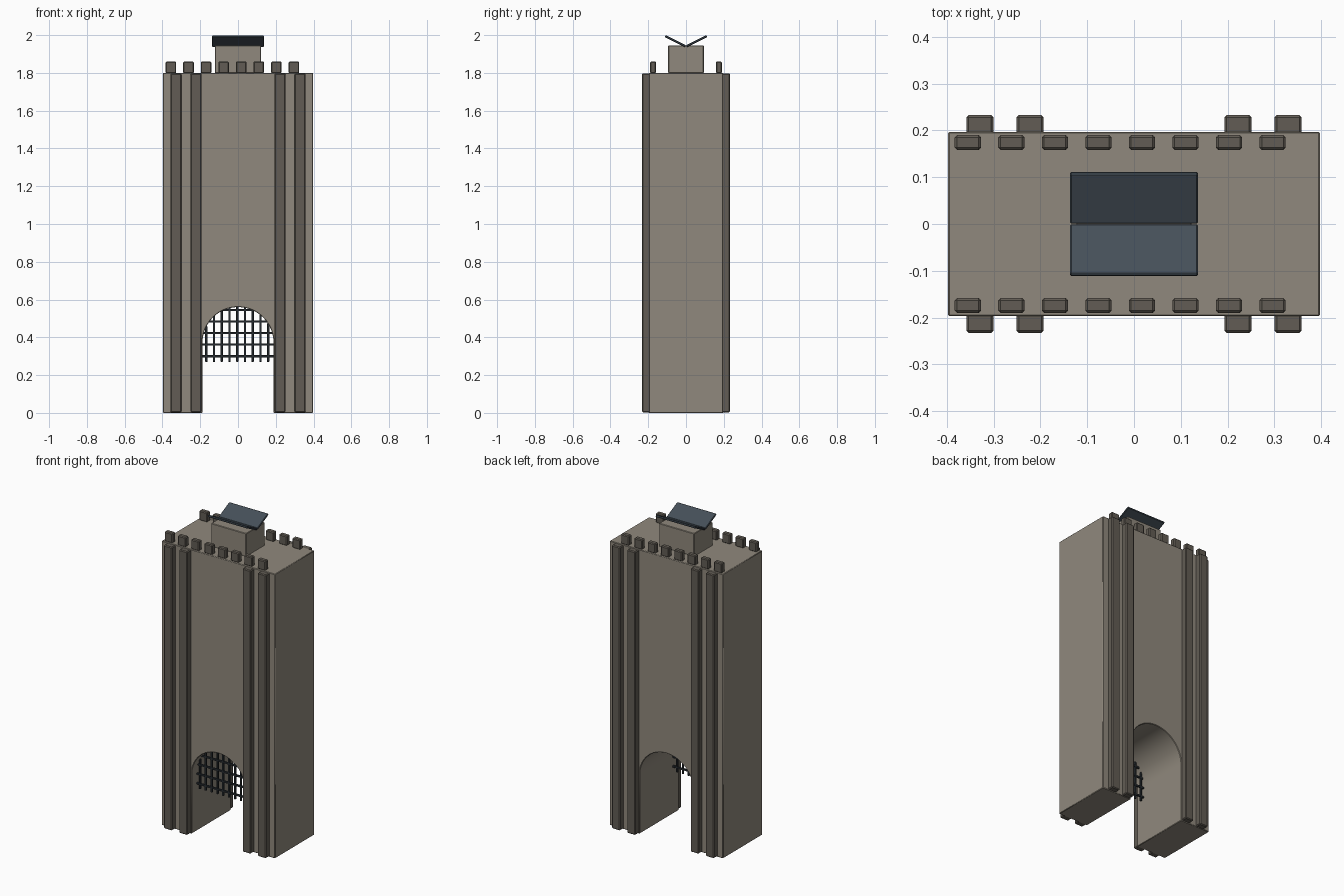
import bpy, bmesh, math

cube = bpy.data.objects.get("Cube")
if cube:
    bpy.data.objects.remove(cube, do_unlink=True)


def material(name, r, g, b):
    m = bpy.data.materials.new(name)
    m.use_nodes = True
    m.diffuse_color = (r, g, b, 1)
    bsdf = next(n for n in m.node_tree.nodes if n.type == 'BSDF_PRINCIPLED')
    bsdf.inputs["Base Color"].default_value = (r, g, b, 1)
    return m


STONE = material("warm grey stone", 0.28, 0.25, 0.205)
TRIM = material("dark stone", 0.122, 0.108, 0.089)
SLATE = material("blue slate", 0.06, 0.08, 0.1)
IRON = material("dark iron", 0.022, 0.028, 0.034)


def finish(bm, name, mat, bevel=0.0):
    bmesh.ops.recalc_face_normals(bm, faces=bm.faces)
    mesh = bpy.data.meshes.new(name)
    bm.to_mesh(mesh)
    bm.free()
    mesh.materials.append(mat)
    obj = bpy.data.objects.new(name, mesh)
    bpy.context.collection.objects.link(obj)
    if bevel:
        mod = obj.modifiers.new("soft edges", 'BEVEL')
        mod.width = bevel
        mod.limit_method = 'ANGLE'
    return obj


def box(name, mat, x, y, z, bevel=0.004):
    """Box given by its (low, high) range on each axis."""
    bm = bmesh.new()
    bmesh.ops.create_cube(bm, size=1)
    for v in bm.verts:
        v.co = [r[0] if c < 0 else r[1] for c, r in zip(v.co, (x, y, z))]
    return finish(bm, name, mat, bevel)


W, D, H = 0.397, 0.197, 1.8       # half width, half depth, height
R, SPRING = 0.188, 0.372          # arch radius and spring height

# Tower body: an outline with an arched passage, extruded front to back
steps = 40
arch = [(R * math.cos(math.pi * i / steps), SPRING + R * math.sin(math.pi * i / steps))
        for i in range(steps + 1)]
outline = [(-W, 0), (-W, H), (W, H), (W, 0), (R, 0)] + arch + [(-R, 0)]
bm = bmesh.new()
face = bm.faces.new([bm.verts.new((x, -D, z)) for x, z in outline])
ext = bmesh.ops.extrude_face_region(bm, geom=[face])
for v in ext["geom"]:
    if isinstance(v, bmesh.types.BMVert):
        v.co.y = D
body = finish(bm, "tower_body", STONE, 0.003)
bpy.ops.object.select_all(action='DESELECT')
body.select_set(True)
bpy.context.view_layer.objects.active = body
bpy.ops.object.shade_smooth_by_angle(angle=math.radians(30))

# Pilasters and battlements on the front and back
for sy, side in ((-1, "front"), (1, "back")):
    ys = sorted((sy * 0.19, sy * 0.233))
    for cx in (-0.329, -0.222, 0.222, 0.329):
        box(f"{side}_pilaster", TRIM, (cx - 0.029, cx + 0.029), ys, (0.003, 1.797), 0.005)
    ys = sorted((sy * 0.158, sy * 0.19))
    for i in range(8):
        cx = -0.355 + i * 0.093
        box(f"{side}_merlon", TRIM, (cx - 0.028, cx + 0.028), ys, (H - 0.002, 1.86), 0.005)

# Roof hut with two slabs tilted into a valley
box("roof_hut", STONE, (-0.123, 0.123), (-0.094, 0.094), (H - 0.002, 1.945), 0.003)
for sy, side in ((-1, "front"), (1, "back")):
    slab = box(f"{side}_roof_slab", SLATE, (-0.137, 0.137), (-0.06, 0.06), (-0.006, 0.006), 0.003)
    slab.location = (0, sy * 0.056, 1.968)
    slab.rotation_euler.x = sy * 0.46

# Portcullis bars, cut to fit the arch
GY, T = -0.14, 0.0055
for i in range(-4, 5):
    x = i * 0.041 - 0.004
    top = SPRING + math.sqrt(R * R - x * x)
    box("portcullis_upright", IRON, (x - T, x + T), (GY - T, GY + T), (0.27, top + 0.003), 0.001)
for i in range(5):
    z = 0.3 + i * 0.061
    half = math.sqrt(R * R - max(0, z - SPRING) ** 2) + 0.003
    box("portcullis_crossbar", IRON, (-half, half), (GY - T, GY + T), (z - T, z + T), 0.001)
